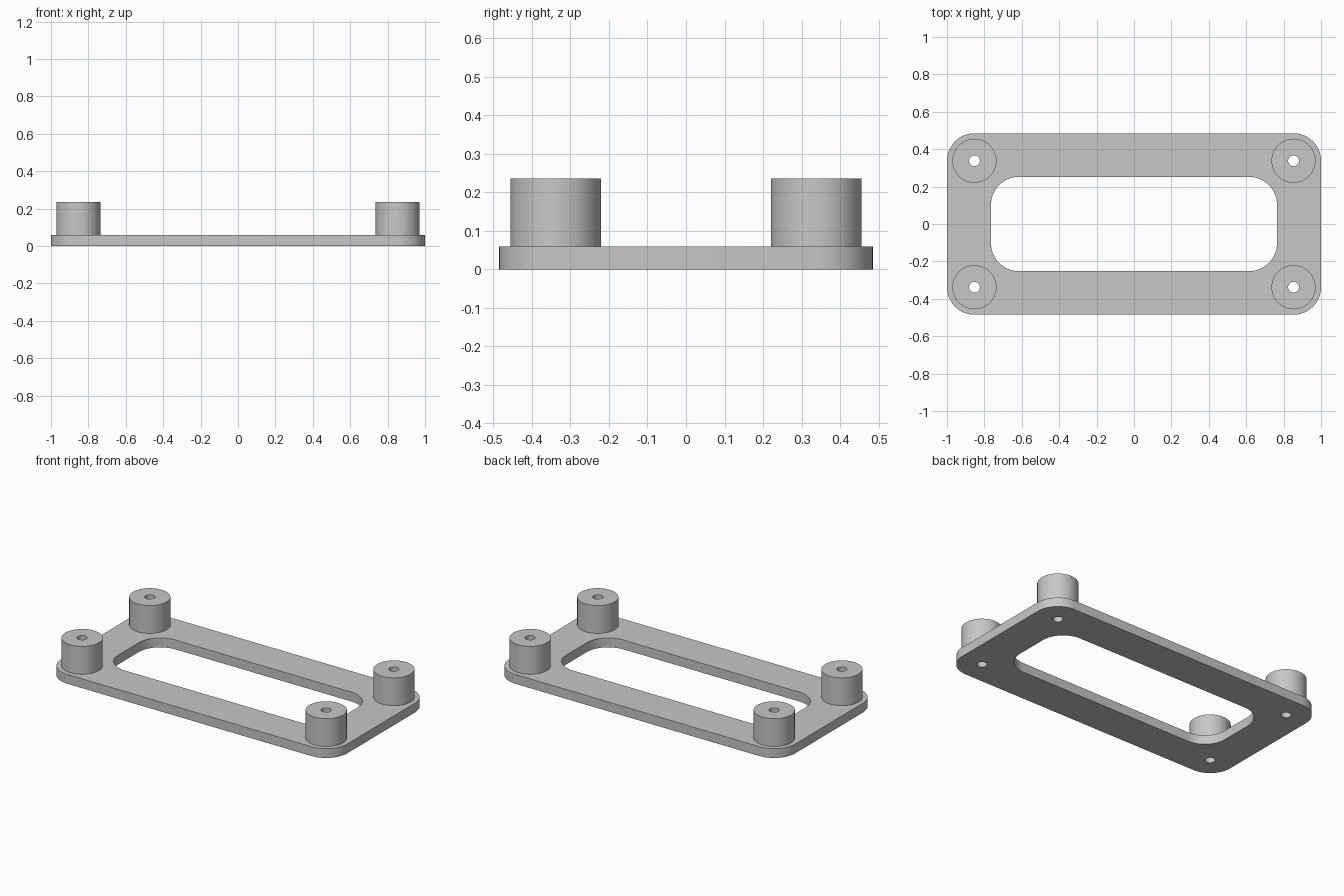
import bpy, bmesh
from math import sin, cos, pi, radians

cube = bpy.data.objects.get("Cube")
if cube:
    bpy.data.objects.remove(cube, do_unlink=True)

PLATE_TOP, POST_TOP = 0.059, 0.235
POST_X, POST_Y = 0.853, 0.338
POST_R, HOLE_R, CORNER_R = 0.118, 0.029, 0.147

grey = bpy.data.materials.new("light grey")
grey.use_nodes = True
COLOUR = (0.57, 0.57, 0.57, 1)
grey.diffuse_color = COLOUR
grey.node_tree.nodes["Principled BSDF"].inputs["Base Color"].default_value = COLOUR


def circle(cx, cy, r, n=48):
    return [(cx + r * cos(2 * pi * i / n), cy + r * sin(2 * pi * i / n)) for i in range(n)]


def rounded_rect(hx, hy, r, n=12):
    points = []
    for q, (sx, sy) in enumerate([(1, 1), (-1, 1), (-1, -1), (1, -1)]):
        for i in range(n + 1):
            a = (q + i / n) * pi / 2
            points.append((sx * (hx - r) + r * cos(a), sy * (hy - r) + r * sin(a)))
    return points


def extruded(name, loops, z0, z1):
    """Solid with an outer loop and hole loops, extruded from z0 to z1."""
    bm = bmesh.new()
    edges = []
    for loop in loops:
        verts = [bm.verts.new((x, y, z0)) for x, y in loop]
        edges += [bm.edges.new((v, verts[i - 1])) for i, v in enumerate(verts)]
    bmesh.ops.triangle_fill(bm, edges=edges, use_beauty=True, normal=(0, 0, -1))
    result = bmesh.ops.extrude_face_region(bm, geom=bm.faces[:], use_keep_orig=True)
    top = [g for g in result["geom"] if isinstance(g, bmesh.types.BMVert)]
    bmesh.ops.translate(bm, verts=top, vec=(0, 0, z1 - z0))
    bmesh.ops.recalc_face_normals(bm, faces=bm.faces[:])
    mesh = bpy.data.meshes.new(name)
    bm.to_mesh(mesh)
    bm.free()
    mesh.materials.append(grey)
    obj = bpy.data.objects.new(name, mesh)
    bpy.context.collection.objects.link(obj)
    bpy.ops.object.select_all(action="DESELECT")
    obj.select_set(True)
    bpy.context.view_layer.objects.active = obj
    bpy.ops.object.shade_smooth_by_angle(angle=radians(30))
    return obj


corners = {
    "front_right": (-POST_X, -POST_Y), "front_left": (POST_X, -POST_Y),
    "back_right": (-POST_X, POST_Y), "back_left": (POST_X, POST_Y),
}

# Base plate with central window and four screw holes
holes = [circle(x, y, HOLE_R) for x, y in corners.values()]
extruded("base_plate", [rounded_rect(1, 0.485, CORNER_R),
                        rounded_rect(0.765, 0.252, 0.15)] + holes, 0, PLATE_TOP)

# Hollow standoff posts at the corners
for corner, (x, y) in corners.items():
    extruded(corner + "_post", [circle(x, y, POST_R), circle(x, y, HOLE_R)],
             PLATE_TOP, POST_TOP)
